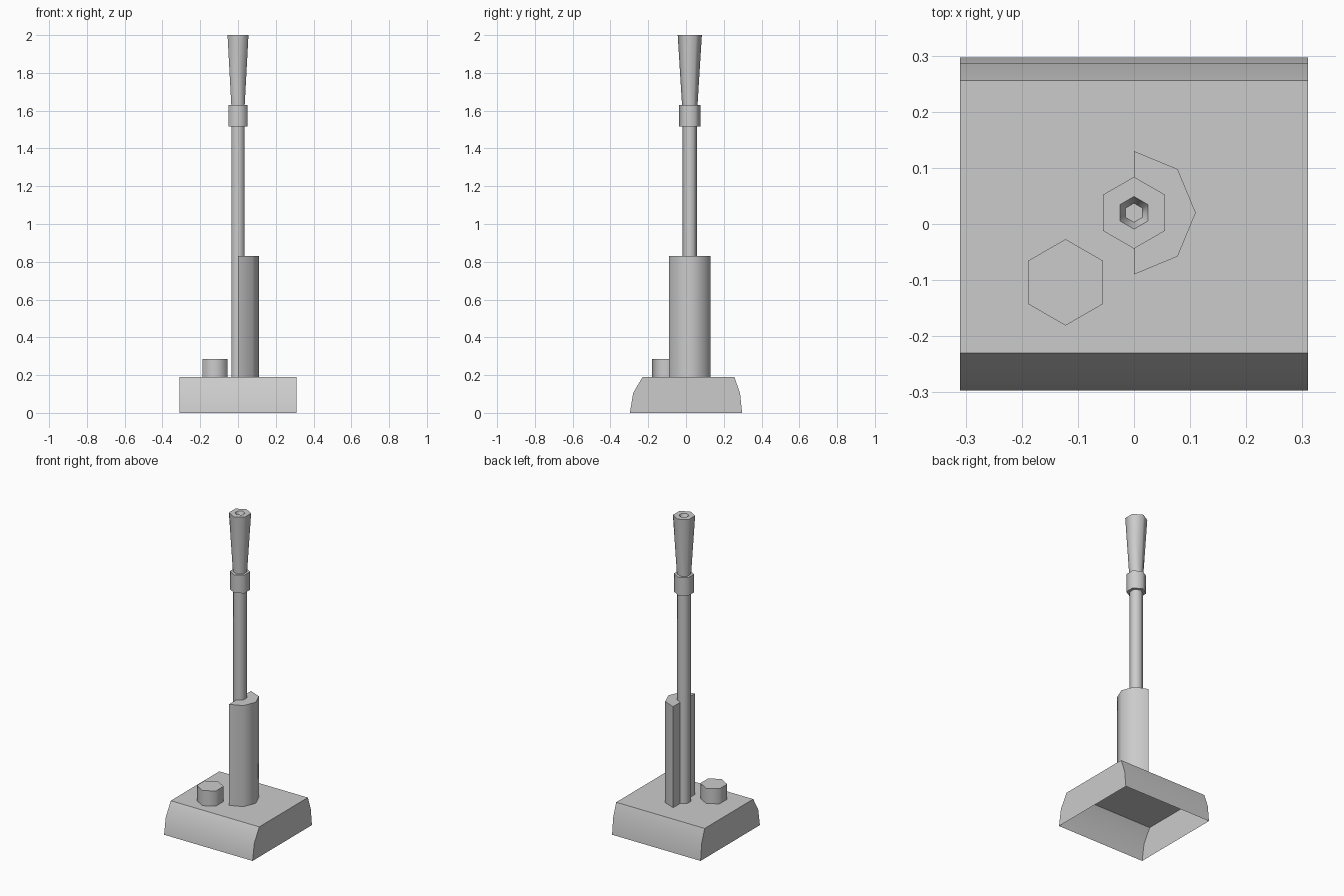
import bpy, bmesh
from math import sin, cos, pi, radians

if "Cube" in bpy.data.objects:
    bpy.data.objects.remove(bpy.data.objects["Cube"])


def finish(name, bm, angle):
    bmesh.ops.recalc_face_normals(bm, faces=bm.faces)
    mesh = bpy.data.meshes.new(name)
    bm.to_mesh(mesh)
    bm.free()
    ob = bpy.data.objects.new(name, mesh)
    bpy.context.collection.objects.link(ob)
    bpy.ops.object.select_all(action='DESELECT')
    ob.select_set(True)
    bpy.context.view_layer.objects.active = ob
    bpy.ops.object.shade_smooth_by_angle(angle=radians(angle))
    return ob


def hex_lathe(name, center, profile):
    """Stack six-sided rings (radius, z), corners on the y axis, capped at both ends."""
    bm = bmesh.new()
    rings = [[bm.verts.new((center[0] + r * sin(i * pi / 3),
                            center[1] + r * cos(i * pi / 3), z))
              for i in range(6)] for r, z in profile]
    for a, b in zip(rings, rings[1:]):
        for i in range(6):
            j = (i + 1) % 6
            bm.faces.new((a[i], a[j], b[j], b[i]))
    bm.faces.new(rings[0])
    bm.faces.new(rings[-1])
    return finish(name, bm, 62)


def extrude(bm, points, offset):
    face = bm.faces.new([bm.verts.new(p) for p in points])
    new = bmesh.ops.extrude_face_region(bm, geom=[face], use_keep_orig=True)
    bmesh.ops.translate(bm, vec=offset,
                        verts=[g for g in new['geom'] if isinstance(g, bmesh.types.BMVert)])


AXIS = (0, 0.02)
TOP = 0.19

# Base: curved side profile, hollow underneath
bm = bmesh.new()
side = [(-0.297, 0), (-0.28, 0.105), (-0.23, TOP), (0.256, TOP), (0.286, 0.105), (0.297, 0)]
extrude(bm, [(-0.31, y, z) for y, z in side], (0.62, 0, 0))
bmesh.ops.recalc_face_normals(bm, faces=bm.faces)
floor = [f for f in bm.faces if all(v.co.z < 0.001 for v in f.verts)]
bmesh.ops.delete(bm, geom=floor, context='FACES')
finish("base", bm, 35)

# Half-octagon support behind the barrel
bm = bmesh.new()
extrude(bm, [(0.11 * sin(i * pi / 4), AXIS[1] + 0.11 * cos(i * pi / 4), TOP)
             for i in range(5)], (0, 0, 0.83 - TOP))
finish("half_round_support", bm, 50)

# Barrel, collar, flared muzzle with tapered bore, and side stub
hex_lathe("barrel", AXIS, [(0.039, TOP), (0.039, 1.6)])
hex_lathe("collar", AXIS, [(0.058, 1.515), (0.058, 1.63)])
hex_lathe("flared_muzzle", AXIS, [(0.041, 1.61), (0.041, 1.63), (0.064, 2.0),
                                  (0.029, 2.0), (0.017, 1.965)])
hex_lathe("side_stub", (-0.122, -0.104), [(0.077, TOP), (0.077, 0.286)])
